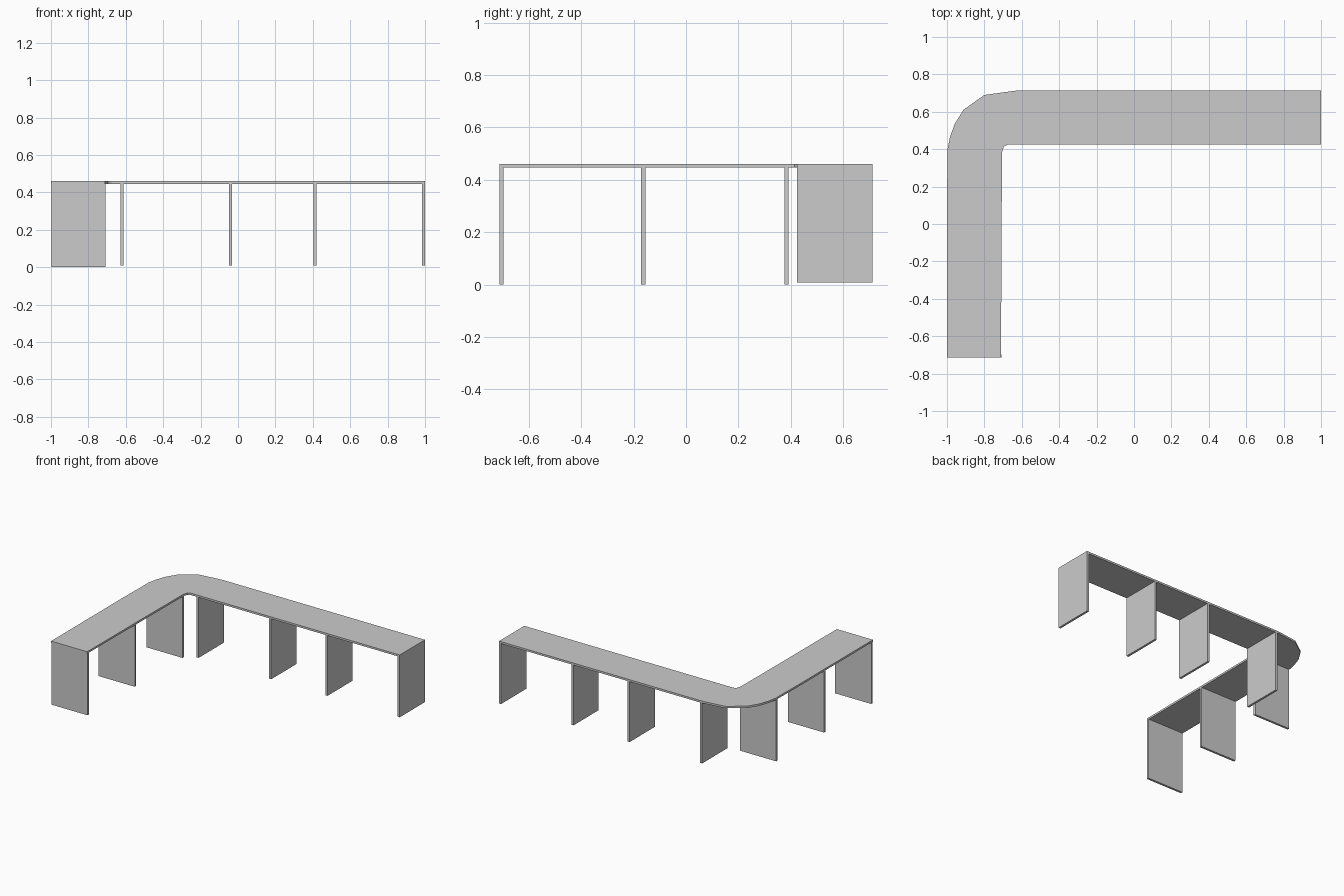
import bpy, bmesh

if "Cube" in bpy.data.objects:
    bpy.data.objects.remove(bpy.data.objects["Cube"])

TOP, UNDER = 0.46, 0.446
X_IN, Y_IN, Y_END = -0.708, 0.424, 0.7125
T = 0.016


def prism(name, pts, z0, z1):
    bm = bmesh.new()
    face = bm.faces.new([bm.verts.new((x, y, z0)) for x, y in pts])
    ext = bmesh.ops.extrude_face_region(bm, geom=[face])
    verts = [v for v in ext["geom"] if isinstance(v, bmesh.types.BMVert)]
    bmesh.ops.translate(bm, verts=verts, vec=(0, 0, z1 - z0))
    bmesh.ops.recalc_face_normals(bm, faces=bm.faces)
    mesh = bpy.data.meshes.new(name)
    bm.to_mesh(mesh)
    bm.free()
    ob = bpy.data.objects.new(name, mesh)
    bpy.context.collection.objects.link(ob)
    return ob


def panel(name, x0, x1, y0, y1, z0):
    return prism(name, [(x0, y0), (x1, y0), (x1, y1), (x0, y1)], z0, UNDER)


# L-shaped bench top with faceted outer corner and small inner fillet
outer = [(-1, -Y_END), (-1, 0.08), (-0.997, 0.40), (-0.985, 0.46), (-0.96, 0.533),
         (-0.912, 0.61), (-0.80, 0.69), (-0.634, Y_END), (1, Y_END)]
inner = [(1, Y_IN), (-0.676, Y_IN), (-0.696, 0.414), (-0.705, 0.385), (X_IN, 0), (-0.711, -Y_END)]
prism("bench_top", outer + inner, UNDER, TOP)

# Support panels under the long arm
for i, x in enumerate((-0.628, -0.047, 0.404, 1 - T)):
    panel(f"long_arm_support_{i + 1}", x, x + T, Y_IN, Y_END, 0.008)

# Support panels under the short arm
for i, y in enumerate((-Y_END, -0.171, 0.376)):
    panel(f"short_arm_support_{i + 1}", -0.998, X_IN, y, y + T, 0)
